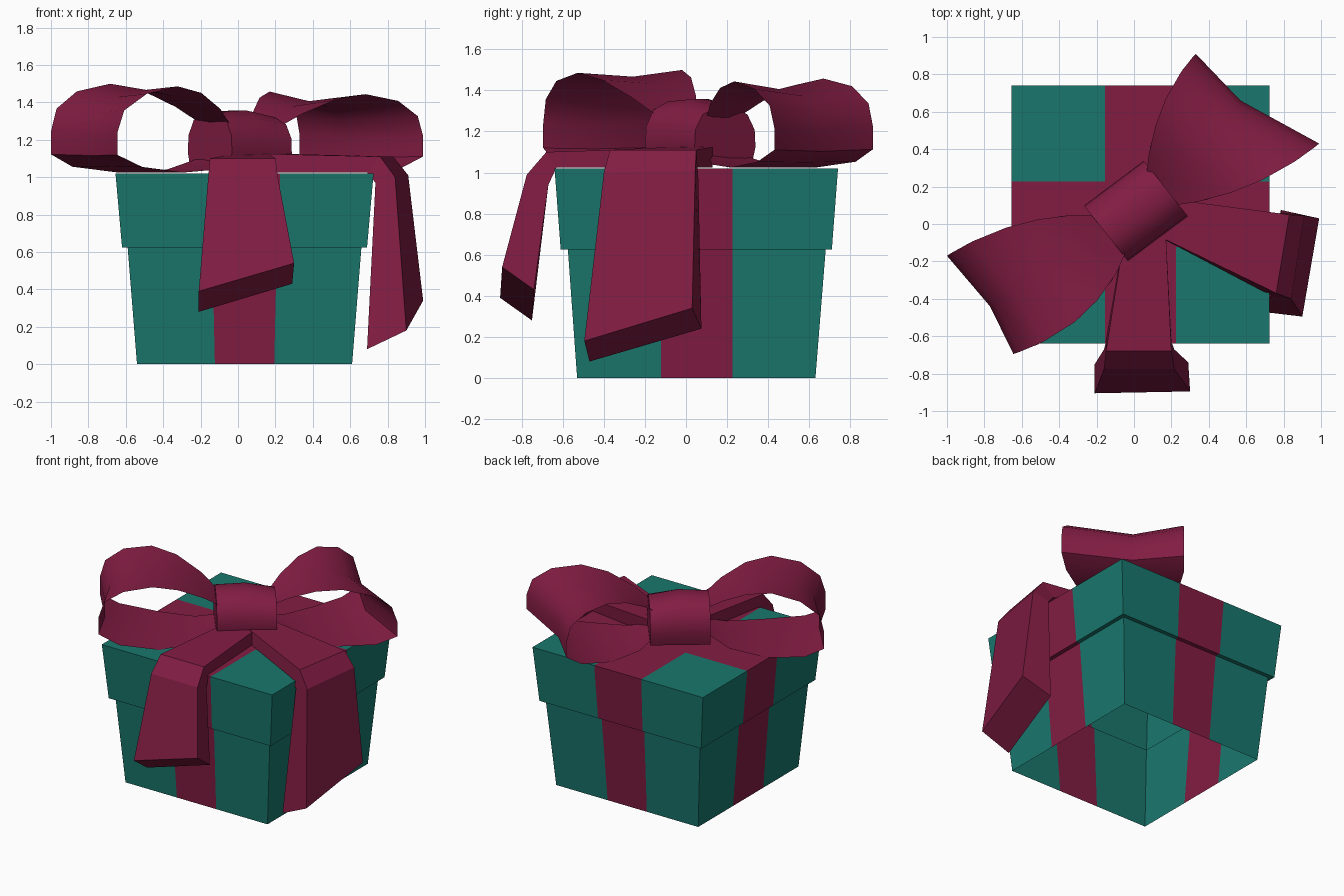
import bpy, math
from mathutils import Vector

if "Cube" in bpy.data.objects:
    bpy.data.objects.remove(bpy.data.objects["Cube"])


def material(name, rgb):
    m = bpy.data.materials.new(name)
    m.diffuse_color = (*rgb, 1)
    m.use_nodes = True
    m.node_tree.nodes["Principled BSDF"].inputs["Base Color"].default_value = m.diffuse_color
    return m


TEAL = material("teal_paper", (0.010, 0.185, 0.155))
RED = material("red_ribbon", (0.225, 0.012, 0.055))


def make(name, verts, faces, mats, ids=None, smooth=False):
    me = bpy.data.meshes.new(name)
    me.from_pydata([tuple(v) for v in verts], [], faces)
    for m in mats:
        me.materials.append(m)
    if ids:
        me.polygons.foreach_set("material_index", ids)
    ob = bpy.data.objects.new(name, me)
    bpy.context.collection.objects.link(ob)
    bpy.ops.object.select_all(action='DESELECT')
    ob.select_set(True)
    bpy.context.view_layer.objects.active = ob
    if smooth:
        bpy.ops.object.shade_smooth_by_angle(angle=math.radians(50))
    return ob


def loft(name, rings, caps=True, smooth=False):
    """Closed rings of equal length joined into a tube."""
    n = len(rings[0])
    verts = [v for r in rings for v in r]
    faces = [(i * n + j, i * n + (j + 1) % n, (i + 1) * n + (j + 1) % n, (i + 1) * n + j)
             for i in range(len(rings) - 1) for j in range(n)]
    if caps:
        last = (len(rings) - 1) * n
        faces += [tuple(reversed(range(n))), tuple(range(last, last + n))]
    ob = make(name, verts, faces, [RED], smooth=smooth)
    if caps:
        bpy.ops.object.mode_set(mode='EDIT')
        bpy.ops.mesh.select_all(action='SELECT')
        bpy.ops.mesh.normals_make_consistent(inside=False)
        bpy.ops.object.mode_set(mode='OBJECT')
    return ob


# Box and lid: one open-bottomed shell, ribbon stripes as strips of the sides
def ring(z, x0, x1, y0, y1):
    cx, cw = (x0 + x1) / 2, (x1 - x0) * 0.138
    xs = [x0, cx - cw, cx + cw, x1]
    ys = [y0, -0.122, 0.227, y1]
    pts = [(x, y0, z) for x in xs[:3]] + [(x1, y, z) for y in ys[:3]]
    pts += [(x, y1, z) for x in xs[:0:-1]] + [(x0, y, z) for y in ys[:0:-1]]
    return pts, xs, ys


levels = [(0, -0.54, 0.61, -0.53, 0.63), (0.625, -0.59, 0.66, -0.575, 0.68),
          (0.625, -0.62, 0.69, -0.61, 0.71), (1.02, -0.655, 0.725, -0.64, 0.74)]
verts, faces, ids = [], [], []
for lv in levels:
    pts, xs, ys = ring(*lv)
    verts += pts
for i in range(len(levels) - 1):
    for j in range(12):
        k = (j + 1) % 12
        faces.append((i * 12 + j, i * 12 + k, i * 12 + 12 + k, i * 12 + 12 + j))
        ids.append(1 if j % 3 == 1 else 0)
base = len(verts)
verts += [(x, y, 1.02) for y in ys for x in xs]
for r in range(3):
    for c in range(3):
        a = base + r * 4 + c
        faces.append((a, a + 1, a + 5, a + 4))
        ids.append(1 if r == 1 or c == 1 else 0)
make("gift_box", verts, faces, [TEAL, RED], ids)

# Bow loops: (position along rail, height) swept over three plan rails
LOOP = [(0, 1.25), (0.2, 1.37), (0.4, 1.455), (0.6, 1.49), (0.82, 1.45), (0.96, 1.36), (1, 1.24),
        (1, 1.12), (0.85, 1.055), (0.55, 1.025), (0.25, 1.04), (0, 1.12)]


def rail(start, ctrl, end, height):
    s, c, e = Vector(start), Vector(ctrl), Vector(end)
    out = []
    for t, z in LOOP:
        p = s * (1 - t) ** 2 + c * 2 * t * (1 - t) + e * t * t
        out.append((p.x, p.y, 1.025 + (z - 1.025) * height))
    return out


loft("left_bow_loop", [
    rail((-0.02, -0.10), (-0.18, -0.545), (-0.645, -0.695), 0.99),
    rail((-0.08, -0.02), (-0.42, -0.20), (-0.77, -0.44), 0.95),
    rail((-0.15, 0.05), (-0.625, 0.07), (-1.0, -0.17), 1.02)], caps=False, smooth=True)
loft("right_bow_loop", [
    rail((0.06, 0.20), (0.085, 0.645), (0.33, 0.91), 0.93),
    rail((0.10, 0.15), (0.33, 0.40), (0.57, 0.66), 0.82),
    rail((0.15, 0.09), (0.63, 0.135), (0.99, 0.43), 0.90)], caps=False, smooth=True)

# Knot: rounded profile running along the bow, lower at the right end
KNOT = [(-0.17, 1.05), (-0.19, 1.13), (-0.185, 1.22), (-0.14, 1.30), (-0.05, 1.34),
        (0.05, 1.34), (0.14, 1.30), (0.185, 1.22), (0.19, 1.13), (0.17, 1.05)]
rings = []
for a, h in ((-0.2, 1.02), (0, 1.06), (0.2, 0.93)):
    rings.append([(0.01 + 0.8 * a - 0.62 * b, 0.07 + 0.6 * a + 0.78 * b, 1.05 + (z - 1.05) * h)
                  for b, z in KNOT])
loft("bow_knot", rings, smooth=True)

# Tails: thick four-cornered bands bent over the lid edge
# each ring: outer left, outer right, inner right, inner left
loft("front_tail", [
    [(-0.05, -0.05, 1.12), (0.17, -0.05, 1.12), (0.17, -0.05, 1.025), (-0.05, -0.05, 1.025)],
    [(-0.15, -0.68, 1.10), (0.20, -0.68, 1.10), (0.20, -0.63, 1.025), (-0.15, -0.63, 1.025)],
    [(-0.16, -0.775, 0.99), (0.215, -0.775, 0.99), (0.215, -0.67, 0.94), (-0.16, -0.67, 0.94)],
    [(-0.21, -0.905, 0.39), (0.30, -0.895, 0.54), (0.29, -0.74, 0.43), (-0.21, -0.75, 0.28)]])
loft("right_tail", [
    [(0.12, -0.06, 1.125), (0.22, 0.13, 1.125), (0.22, 0.13, 1.025), (0.12, -0.06, 1.025)],
    [(0.76, -0.37, 1.11), (0.83, 0.05, 1.11), (0.74, 0.05, 1.025), (0.69, -0.36, 1.025)],
    [(0.84, -0.40, 1.0), (0.91, 0.045, 1.01), (0.79, 0.06, 0.97), (0.735, -0.38, 0.97)],
    [(0.90, -0.495, 0.18), (0.99, 0.03, 0.34), (0.785, 0.075, 0.24), (0.69, -0.47, 0.08)]])
